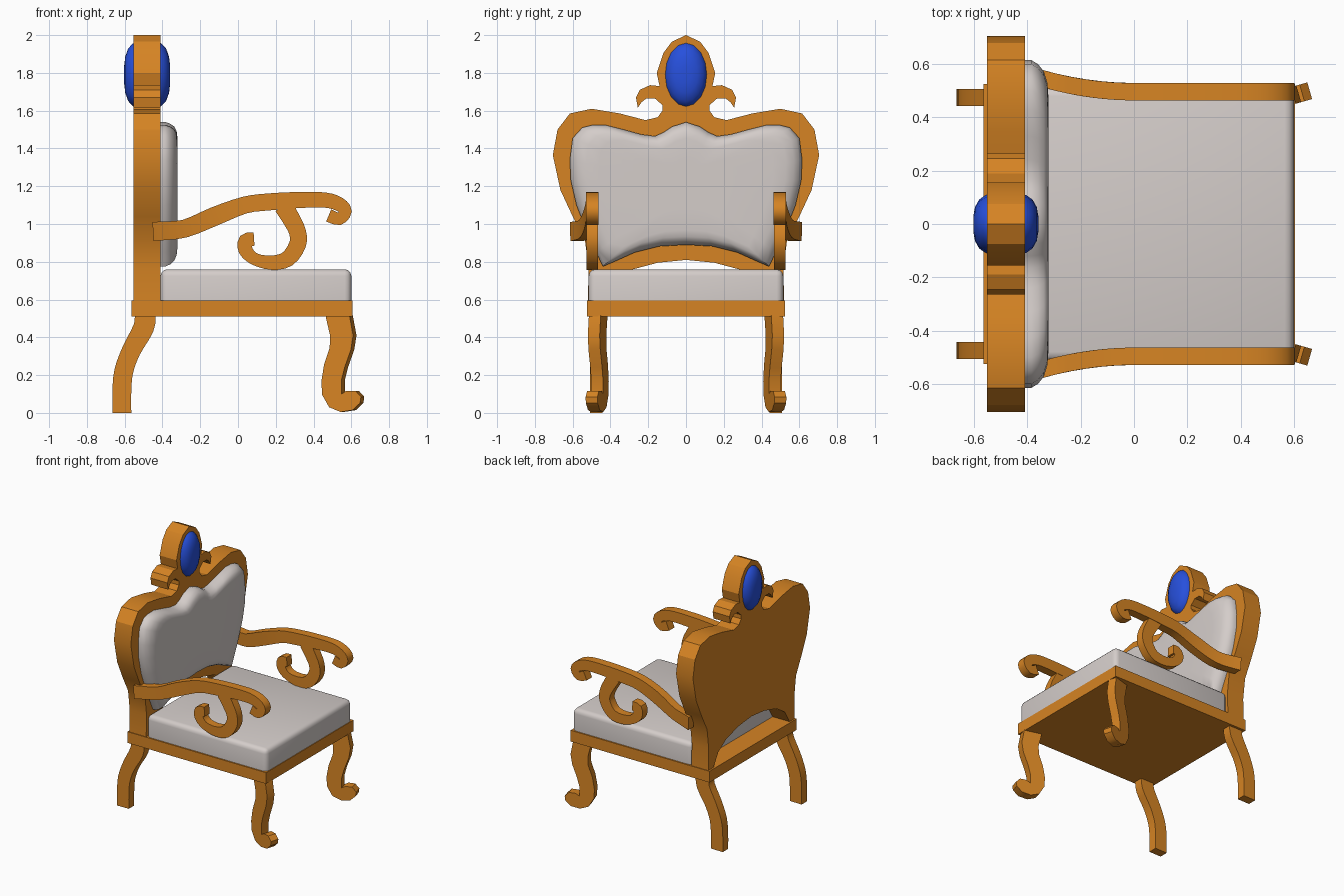
import bpy, bmesh, math
from mathutils import Vector

if "Cube" in bpy.data.objects:
    bpy.data.objects.remove(bpy.data.objects["Cube"])


def material(name, rgb):
    m = bpy.data.materials.new(name)
    m.use_nodes = True
    m.diffuse_color = (*rgb, 1)
    m.node_tree.nodes["Principled BSDF"].inputs["Base Color"].default_value = (*rgb, 1)
    return m


WOOD = material("golden wood", (0.67, 0.23, 0.017))
CLOTH = material("pale upholstery", (0.66, 0.61, 0.59))
GEM = material("blue gem", (0.02, 0.08, 0.72))


def finish(bm, name, mat, mirror=False, angle=35):
    bmesh.ops.recalc_face_normals(bm, faces=bm.faces)
    mesh = bpy.data.meshes.new(name)
    bm.to_mesh(mesh)
    bm.free()
    mesh.materials.append(mat)
    ob = bpy.data.objects.new(name, mesh)
    bpy.context.collection.objects.link(ob)
    bpy.ops.object.select_all(action='DESELECT')
    ob.select_set(True)
    bpy.context.view_layer.objects.active = ob
    bpy.ops.object.shade_smooth_by_angle(angle=math.radians(angle))
    if mirror:
        mod = ob.modifiers.new("mirror", 'MIRROR')
        mod.use_axis = (False, True, False)
        mod.use_mirror_merge = False
    return ob


def spline(pts, n=3):
    """Catmull-Rom through points of any dimension."""
    p = [Vector(q) for q in pts]
    p = [p[0] * 2 - p[1]] + p + [p[-1] * 2 - p[-2]]
    out = []
    for a, b, c, d in zip(p, p[1:], p[2:], p[3:]):
        for i in range(n):
            t = i / n
            out.append(0.5 * (2 * b + (c - a) * t + (2 * a - 5 * b + 4 * c - d) * t * t
                              + (3 * b - a - 3 * c + d) * t ** 3))
    return out + [p[-2]]


def thicken(bm, vec):
    ext = bmesh.ops.extrude_face_region(bm, geom=bm.faces[:])
    bmesh.ops.translate(bm, vec=vec, verts=[v for v in ext["geom"] if isinstance(v, bmesh.types.BMVert)])


def prism(pts, vec):
    bm = bmesh.new()
    bm.faces.new([bm.verts.new(p) for p in pts])
    thicken(bm, vec)
    return bm


def ribbon(path, y, thick):
    """Flat band in the xz plane from (x, z, width) points."""
    pts = spline(path)
    bm = bmesh.new()
    rows = []
    for i, p in enumerate(pts):
        t = (pts[min(i + 1, len(pts) - 1)] - pts[max(i - 1, 0)]).xy.normalized()
        n = Vector((-t.y, t.x)) * p.z / 2
        rows.append([bm.verts.new((p.x + s * n.x, y, p.y + s * n.y)) for s in (1, -1)])
    for a, b in zip(rows, rows[1:]):
        bm.faces.new((a[0], a[1], b[1], b[0]))
    thicken(bm, (0, thick, 0))
    return bm


def loft(outline, centre, rings):
    """Scaled copies of a yz outline joined along x, capped at both ends."""
    bm = bmesh.new()
    c = Vector(centre)
    loops = [[bm.verts.new((x, *(c + (Vector(q) - c) * s))) for q in outline] for x, s in rings]
    n = len(outline)
    for a, b in zip(loops, loops[1:]):
        for i in range(n):
            j = (i + 1) % n
            bm.faces.new((a[i], a[j], b[j], b[i]))
    bm.faces.new(loops[0])
    bm.faces.new(loops[-1])
    return bm


def box(name, mat, lo, hi, bevel=0, seg=3):
    lo, hi = Vector(lo), Vector(hi)
    bm = bmesh.new()
    bmesh.ops.create_cube(bm, size=1)
    bmesh.ops.scale(bm, vec=hi - lo, verts=bm.verts)
    bmesh.ops.translate(bm, vec=(lo + hi) / 2, verts=bm.verts)
    if bevel:
        edges = [e for e in bm.edges if max(v.co.z for v in e.verts) > hi.z - 0.01]
        bmesh.ops.bevel(bm, geom=edges, offset=bevel, segments=seg, profile=0.5, affect='EDGES')
    return finish(bm, name, mat)


def mirrored(half):
    """Closed yz outline from a half that runs from centre to centre."""
    return half + [(-y, z) for y, z in reversed(half) if y > 0]


# Seat
box("seat_frame", WOOD, (-0.565, -0.525, 0.51), (0.605, 0.525, 0.595))
box("seat_cushion", CLOTH, (-0.41, -0.515, 0.59), (0.6, 0.515, 0.76), 0.035)

# Back panel with shoulders, scrolls, crest and lower arch
arch = [(0, .81), (.15, .795), (.3, .755), (.4, .69), (.46, .59)]
side = [(.52, .59), (.515, .76), (.535, .915), (.6, 1.04), (.665, 1.18), (.705, 1.365), (.68, 1.5),
        (.615, 1.585), (.5, 1.61), (.35, 1.585), (.215, 1.55), (.15, 1.565)]
scroll = [(.125, 1.6), (.125, 1.63), (.165, 1.665), (.21, 1.665), (.235, 1.645), (.255, 1.615), (.265, 1.67),
          (.245, 1.71), (.19, 1.735), (.14, 1.73)]
crest = [(.155, 1.8), (.12, 1.905), (.075, 1.965), (0, 2.0)]
outline = mirrored(arch + side + scroll + crest)
finish(prism([(-0.552, y, z) for y, z in outline], (0.142, 0, 0)), "back_panel", WOOD, angle=25)

# Padded backrest
pad = [(0, .89), (.14, .882), (.27, .85), (.37, .805), (.44, .775), (.475, .85), (.51, .92), (.58, 1.1),
       (.61, 1.23), (.615, 1.34), (.6, 1.455), (.55, 1.51), (.5, 1.523), (.43, 1.525), (.33, 1.5),
       (.24, 1.475), (.165, 1.465), (.12, 1.485), (.075, 1.515), (0, 1.54)]
finish(loft(mirrored(pad), (0, 1.2), [(-.42, 1), (-.385, 1), (-.36, .975), (-.338, .93), (-.325, .86),
                                     (-.32, .75), (-.32, .4)]), "backrest_cushion", CLOTH, angle=60)

# Gem through the crest
oval = [(0.115 * math.cos(a * math.pi / 8), 1.79 + 0.175 * math.sin(a * math.pi / 8)) for a in range(16)]
dome = [(.122, .25), (.116, .55), (.1, .8), (.075, .95), (.05, 1)]
finish(loft(oval, (0, 1.79), [(-.481 - d, s) for d, s in dome] + [(-.481 + d, s) for d, s in dome[::-1]]),
       "crest_gem", GEM, angle=60)

# Armrests, flaring outward where they meet the back
arm = [(-.45, .96, .1), (-.41, .963, .1), (-.28, .976, .095), (-.125, 1.04, .1), (.035, 1.1, .09),
       (.165, 1.117, .09), (.325, 1.127, .085), (.46, 1.127, .08), (.535, 1.105, .075), (.57, 1.068, .065),
       (.537, 1.027, .065), (.48, 1.045, .07)]
bm = ribbon(arm, 0.464, 0.065)
for v in bm.verts:
    if v.co.x < 0:
        v.co.y += 0.07 * (v.co.x / 0.41) ** 2
finish(bm, "armrests", WOOD, mirror=True)

# Scroll brackets under the arms
bracket = [(.24, 1.095, .1), (.28, 1.03, .095), (.315, .958, .09), (.315, .89, .09), (.262, .815, .085),
           (.177, .795, .075), (.087, .815, .065), (.04, .862, .075), (.04, .912, .075), (.085, .92, .07)]
finish(ribbon(bracket, 0.466, 0.06), "arm_brackets", WOOD, mirror=True)

# Curved front legs, splayed slightly outward
leg = [(.465, .515), (.49, .41), (.488, .345), (.457, .255), (.442, .165), (.447, .095), (.485, .03),
       (.548, .005), (.615, .015), (.655, .052), (.66, .085), (.63, .117), (.58, .117), (.553, .1),
       (.553, .175), (.57, .24), (.605, .335), (.617, .41), (.597, .515)]
bm = prism([(x, .465, z) for x, z in leg], (0, 0.065, 0))
turn = math.radians(16)
for v in bm.verts:
    dx, dy = v.co.x - 0.65, v.co.y - 0.4975
    v.co.x = 0.65 + dx * math.cos(turn) - dy * math.sin(turn)
    v.co.y = 0.4975 + dx * math.sin(turn) + dy * math.cos(turn)
finish(bm, "front_legs", WOOD, mirror=True)

# Raked back legs
rear = [(-.49, .53, .11), (-.5, .45, .11), (-.565, .33, .1), (-.605, .22, .1), (-.615, .11, .1), (-.615, 0, .1)]
finish(ribbon(rear, 0.442, 0.065), "back_legs", WOOD, mirror=True)
